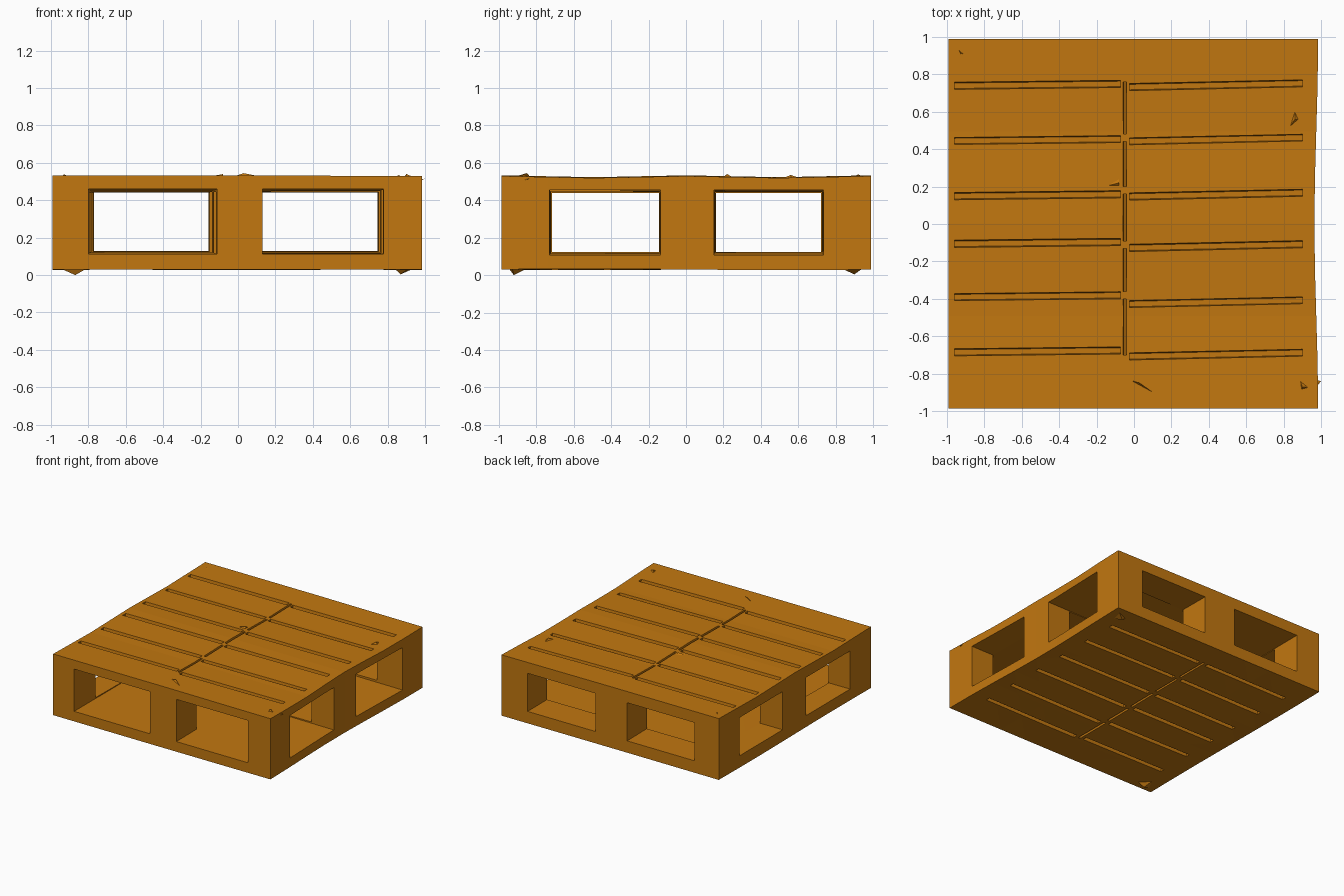
import bpy, bmesh, math
from mathutils import Vector

if "Cube" in bpy.data.objects:
    bpy.data.objects.remove(bpy.data.objects["Cube"])

wood = bpy.data.materials.new("pallet_orange_brown")
wood.diffuse_color = (0.54, 0.185, 0.005, 1)
wood.use_nodes = True
wood.node_tree.nodes["Principled BSDF"].inputs["Base Color"].default_value = wood.diffuse_color


def make_object(name, bm, helper=False):
    bmesh.ops.recalc_face_normals(bm, faces=bm.faces)
    me = bpy.data.meshes.new(name)
    bm.to_mesh(me)
    bm.free()
    me.materials.append(wood)
    ob = bpy.data.objects.new(name, me)
    bpy.context.collection.objects.link(ob)
    ob.hide_render = helper
    return ob


def loft(bm, a, b):
    """Solid between two four-point loops."""
    va = [bm.verts.new(p) for p in a]
    vb = [bm.verts.new(p) for p in b]
    bm.faces.new(va)
    bm.faces.new(vb[::-1])
    for i in range(4):
        j = (i + 1) % 4
        bm.faces.new((va[i], vb[i], vb[j], va[j]))


def rect(axis, pos, lo, hi, z0, z1):
    pts = [(lo, z0), (hi, z0), (hi, z1), (lo, z1)]
    return [(pos, u, z) if axis == 'x' else (u, pos, z) for u, z in pts]


def groove(bm, x0, x1, y0, y1, mouth, floor, wide=0.024):
    """Slot along x with sloping sides, from outside the deck to its floor."""
    def loop(x, y, w):
        return [(x, y - w, mouth), (x, y + w, mouth), (x, y + w * 0.6, floor), (x, y - w * 0.6, floor)]
    loft(bm, loop(x0, y0, wide), loop(x1, y1, wide))


# Body: one worn block with gently wavy faces
bm = bmesh.new()
bmesh.ops.create_cube(bm, size=1)
bmesh.ops.subdivide_edges(bm, edges=bm.edges[:], cuts=7, use_grid_fill=True)
for v in bm.verts:
    x, y, z = v.co
    px = x * 1.965 - 0.008
    py = y * 1.975 + 0.002
    pz = 0.279 + z * 0.498
    if z > 0.49:
        pz += 0.005 * math.cos(4 * math.pi * y) - 0.008 * max(0, x)
    if z < -0.49:
        pz += 0.004 * math.cos(5 * x) * math.sin(6 * y)
    if x > 0.49:
        px -= 0.010 * math.cos(2 * math.pi * y)
    v.co = (px, py, pz)
bmesh.ops.triangulate(bm, faces=bm.faces[:])
bmesh.ops.dissolve_limit(bm, angle_limit=0.002, verts=bm.verts[:], edges=bm.edges[:])
body = make_object("pallet_body", bm)

# Fork tunnels, front to back and side to side, slightly tapered
cutters = []
bm = bmesh.new()
for near, far in (((-0.80, -0.11), (-0.77, -0.16)), ((0.13, 0.78), (0.13, 0.745))):
    loft(bm, rect('y', -1.05, *near, 0.112, 0.46), rect('y', 1.05, *far, 0.128, 0.44))
cutters.append(make_object("tunnel_cutter_lengthwise", bm, True))
bm = bmesh.new()
for near, far in (((-0.73, -0.135), (-0.715, -0.145)), ((0.15, 0.735), (0.16, 0.72))):
    loft(bm, rect('x', 1.05, *near, 0.106, 0.456), rect('x', -1.05, *far, 0.125, 0.437))
cutters.append(make_object("tunnel_cutter_crosswise", bm, True))

# Board gaps on both decks, with a centre seam
left_y = (0.745, 0.45, 0.155, -0.10, -0.385, -0.68)
right_y = (0.74, 0.45, 0.155, -0.12, -0.42, -0.70)
bm = bmesh.new()
for i in range(6):
    groove(bm, -0.96, -0.072, left_y[i] - 0.006, left_y[i] + 0.004, 0.56, 0.495)
    groove(bm, -0.025, 0.90, right_y[i] - 0.008, right_y[i] + 0.012, 0.56, 0.495)
    groove(bm, -0.85, -0.085, left_y[i], left_y[i], 0.0, 0.058, 0.022)
    groove(bm, -0.012, 0.85, right_y[i], right_y[i], 0.0, 0.058, 0.022)
for mouth, floor in ((0.56, 0.505), (0.0, 0.05)):
    def seam(y):
        return [(-0.064, y, mouth), (-0.034, y, mouth), (-0.044, y, floor), (-0.054, y, floor)]
    for y0, y1 in ((-0.70, -0.40), (-0.36, -0.13), (-0.09, 0.16), (0.20, 0.44), (0.48, 0.76)):
        loft(bm, seam(y0), seam(y1))
cutters.append(make_object("board_gap_cutter", bm, True))

# Carve the body and discard the cutters
for c in cutters:
    m = body.modifiers.new(c.name, 'BOOLEAN')
    m.operation, m.solver, m.object = 'DIFFERENCE', 'EXACT', c
bpy.context.view_layer.update()
carved = bpy.data.meshes.new_from_object(body.evaluated_get(bpy.context.evaluated_depsgraph_get()))
body.modifiers.clear()
body.data = carved
for c in cutters:
    bpy.data.objects.remove(c)

# Splinters: small raised slivers on corners and seam
splinters = [  # three base points and a tip
    ((-0.96, -0.95, 0.04), (-0.80, -0.93, 0.04), (-0.90, -0.84, 0.04), (-0.87, -0.92, 0.0)),
    ((0.95, 0.95, 0.04), (0.83, 0.90, 0.04), (0.92, 0.82, 0.04), (0.87, 0.90, 0.004)),
    ((0.88, -0.81, 0.51), (0.88, -0.89, 0.51), (0.96, -0.89, 0.50), (1.0, -0.84, 0.515)),
    ((0.88, -0.81, 0.51), (0.89, -0.90, 0.51), (0.97, -0.88, 0.51), (0.90, -0.87, 0.54)),
    ((-0.07, -0.82, 0.51), (0.20, -0.97, 0.51), (0.0, -0.86, 0.51), (0.03, -0.85, 0.545)),
    ((-0.97, 0.98, 0.51), (-0.86, 0.87, 0.51), (-0.91, 0.87, 0.51), (-0.93, 0.92, 0.538)),
    ((-0.24, 0.18, 0.51), (-0.08, 0.27, 0.51), (-0.08, 0.185, 0.51), (-0.08, 0.22, 0.54)),
    ((0.82, 0.50, 0.51), (0.89, 0.56, 0.51), (0.86, 0.63, 0.51), (0.86, 0.56, 0.535)),
]
bm = bmesh.new()
for s in splinters:
    a, b, c, d = (bm.verts.new(Vector(p)) for p in s)
    for f in ((a, b, c), (a, b, d), (b, c, d), (c, a, d)):
        bm.faces.new(f)
make_object("splinters", bm)
